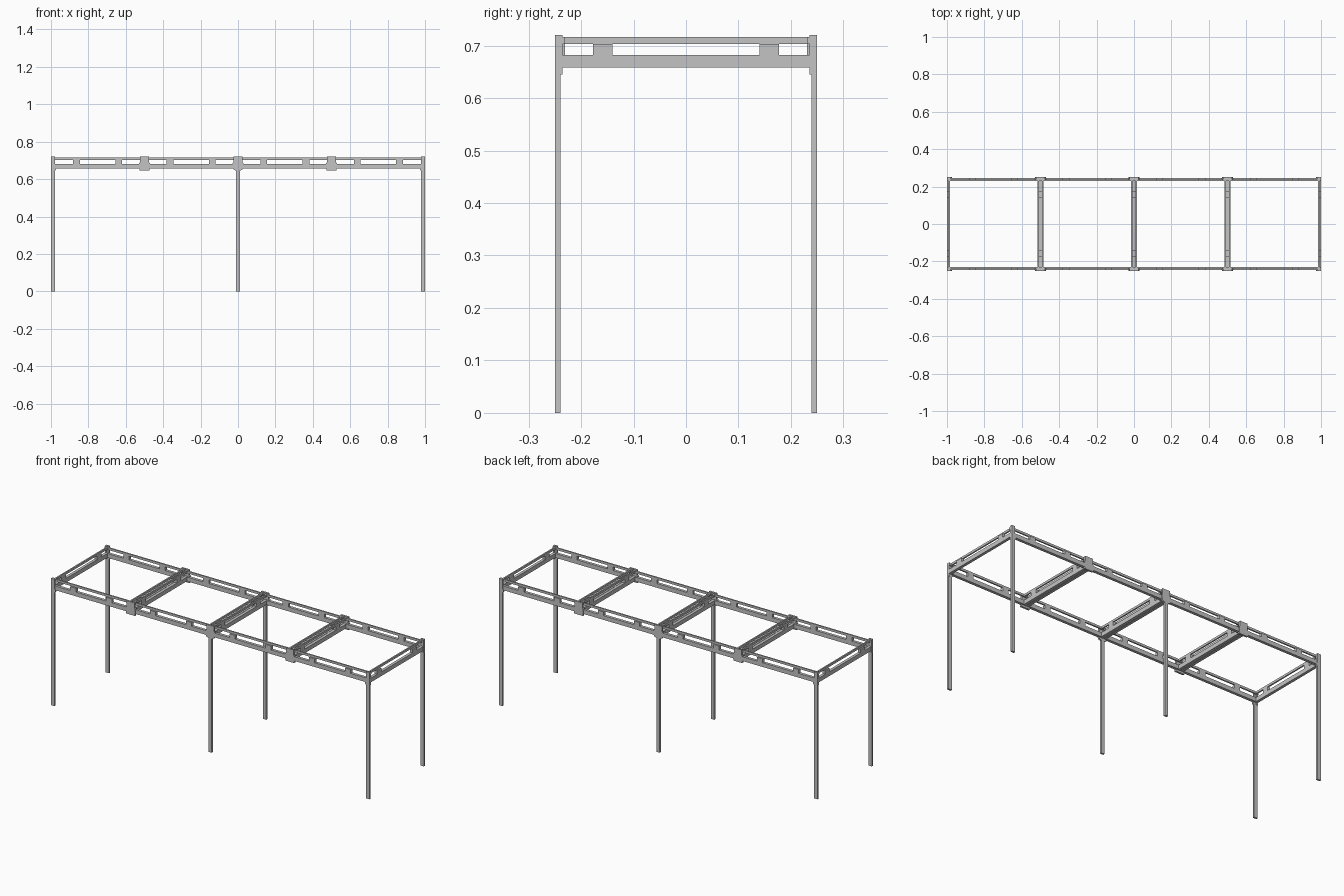
import bpy, bmesh

cube = bpy.data.objects.get("Cube")
if cube:
    bpy.data.objects.remove(cube, do_unlink=True)

steel = bpy.data.materials.new("light grey steel")
steel.use_nodes = True
colour = (0.55, 0.55, 0.55, 1)
steel.diffuse_color = colour
steel.node_tree.nodes["Principled BSDF"].inputs["Base Color"].default_value = colour

TOP, LEG_IN, OUT = 0.72, 0.239, 0.25   # overall height, inner and outer leg face
LONG_OUT, CROSS_OUT = 0.247, 0.249     # outer faces of each frame's sides
# Each rail: height range, then inset range from the outer face
RAILS = {"upper_rail": ((0.7035, 0.716), (0.008, 0.016)),
         "lower_beam": ((0.658, 0.682), (0, 0.016))}
SPACER_Z = (0.682, 0.7035)


def finish(name, bm):
    bmesh.ops.recalc_face_normals(bm, faces=bm.faces)
    mesh = bpy.data.meshes.new(name)
    bm.to_mesh(mesh)
    bm.free()
    mesh.materials.append(steel)
    obj = bpy.data.objects.new(name, mesh)
    bpy.context.collection.objects.link(obj)


def box(name, x, y, z):
    """Box from ranges along each axis."""
    bm = bmesh.new()
    bmesh.ops.create_cube(bm, size=1)
    for v in bm.verts:
        for i, (lo, hi) in enumerate((x, y, z)):
            v.co[i] = lo if v.co[i] < 0 else hi
    finish(name, bm)


def plate(name, outline, y0, y1):
    """Outline in x and z, extruded along y."""
    bm = bmesh.new()
    face = bm.faces.new([bm.verts.new((x, y0, z)) for x, z in outline])
    new = bmesh.ops.extrude_face_region(bm, geom=[face])["geom"]
    for v in new:
        if isinstance(v, bmesh.types.BMVert):
            v.co.y = y1
    finish(name, bm)


def span(side, a, b):
    return tuple(sorted((side * a, side * b)))


def around(middle, reach):
    return (middle - reach, middle + reach)


def mirrored(half):
    return half + [(-x, z) for x, z in reversed(half)]


# Four identical rectangular frames, each with two-level sides and spacers
for cx in (-0.75, -0.25, 0.25, 0.75):
    for side in (-1, 1):
        for part, (z, (near, far)) in RAILS.items():
            box("long_" + part, around(cx, CROSS_OUT),
                span(side, LONG_OUT - near, LONG_OUT - far), z)
            cross_x = [cx + v for v in span(side, CROSS_OUT - near, CROSS_OUT - far)]
            box("cross_" + part, cross_x, (-0.238, 0.238), z)
        # cross_x is now the full depth of the lower beam
        for end in (-1, 1):
            box("long_spacer", around(cx + end * 0.113, 0.018),
                span(side, LONG_OUT - 0.016, LONG_OUT), SPACER_Z)
            box("cross_spacer", cross_x, around(end * 0.159, 0.0185), SPACER_Z)

for side in (-1, 1):
    y0, y1 = side * LEG_IN, side * OUT
    # Shaped plates joining neighbouring frames
    for cx in (-0.5, 0, 0.5):
        bottom = [(0.01, 0.645), (0.022, 0.65)] if cx == 0 else [(0.027, 0.647)]
        half = bottom + [(0.029, 0.662), (0.029, 0.685), (0.024, 0.69), (0.024, TOP)]
        plate("joint_plate", [(cx + x, z) for x, z in mirrored(half)], y0, y1)
    # Centre legs
    box("centre_leg", (-0.01, 0.01), span(side, LEG_IN, OUT), (0, 0.65))
    for end in (-1, 1):
        # Corner legs with a bracket wrapping the corner
        box("corner_leg", span(end, 0.978, 1), span(side, LEG_IN, OUT), (0, TOP))
        shape = [(0.978, 0.645), (0.972, 0.652), (0.972, 0.66), (0.978, 0.668)]
        plate("corner_gusset", [(end * x, z) for x, z in shape], y0, y1)
        box("corner_bracket", span(end, 0.991, 1), span(side, 0.235, OUT), (0.645, TOP))
